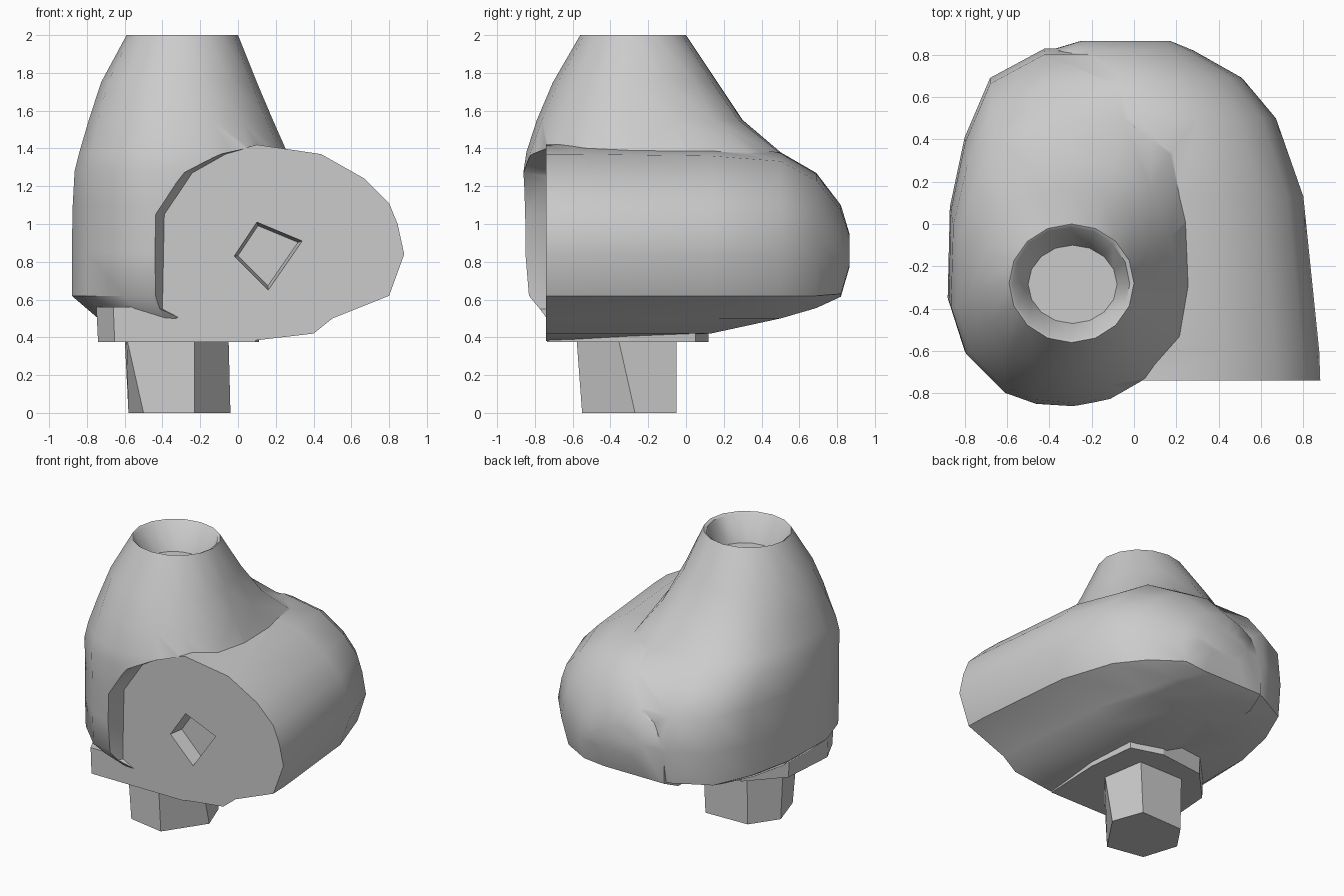
import bpy, bmesh, math
from mathutils import Vector

cube = bpy.data.objects.get("Cube")
if cube:
    bpy.data.objects.remove(cube, do_unlink=True)

grey = bpy.data.materials.new("plain_grey")
grey.use_nodes = True
grey.diffuse_color = (0.6, 0.6, 0.6, 1)
grey.node_tree.nodes["Principled BSDF"].inputs["Base Color"].default_value = (0.6, 0.6, 0.6, 1)


def loft(name, rings):
    """Skin a list of equal-length rings and cap both ends."""
    bm = bmesh.new()
    loops = [[bm.verts.new(p) for p in ring] for ring in rings]
    n = len(loops[0])
    for a, b in zip(loops, loops[1:]):
        for i in range(n):
            j = (i + 1) % n
            bm.faces.new((a[i], a[j], b[j], b[i]))
    bm.faces.new(loops[0][::-1])
    bm.faces.new(loops[-1])
    bmesh.ops.recalc_face_normals(bm, faces=bm.faces)
    mesh = bpy.data.meshes.new(name)
    bm.to_mesh(mesh)
    bm.free()
    mesh.materials.append(grey)
    ob = bpy.data.objects.new(name, mesh)
    bpy.context.collection.objects.link(ob)
    return ob


def select(ob):
    bpy.ops.object.select_all(action='DESELECT')
    ob.select_set(True)
    bpy.context.view_layer.objects.active = ob


def combine(ob, other, operation):
    """Apply a boolean and discard the second solid."""
    mod = ob.modifiers.new("combine", 'BOOLEAN')
    mod.operation = operation
    mod.solver = 'EXACT'
    mod.object = other
    select(ob)
    bpy.ops.object.modifier_apply(modifier=mod.name)
    bpy.data.objects.remove(other, do_unlink=True)


# Plan of the column at its widest, clockwise from the right
plan = [(.38, -.20), (.34, -.50), (.14, -.75), (-.06, -.84), (-.27, -.86), (-.45, -.85),
        (-.60, -.80), (-.80, -.60), (-.88, -.35), (-.87, .08), (-.80, .41), (-.68, .69),
        (-.42, .83), (.04, .83), (.30, .62), (.37, .20)]


def level(z, x0, x1, y0, y1, t):
    """Horizontal ring: a circle (t = 0) blending into the plan (t = 1)."""
    ring = []
    for i, (px, py) in enumerate(plan):
        a = -2 * math.pi * i / len(plan)
        u = (1 - t) * math.cos(a) + t * (px + .25) / .63
        v = (1 - t) * math.sin(a) + t * py / .86
        ring.append(Vector(((x0 + x1) / 2 + u * (x1 - x0) / 2,
                            (y0 + y1) / 2 + v * (y1 - y0) / 2, z)))
    return ring


# Upright column: bottom bevel, bulging body, tapered neck, socket in the top
body = loft("body", [level(*values) for values in (
    (0.50, -.74, .30, -.74, .52, 1),
    (0.62, -.88, .36, -.84, .83, 1),
    (0.85, -.88, .38, -.86, .86, 1),
    (1.10, -.875, .36, -.86, .83, 1),
    (1.28, -.865, .31, -.86, .68, .95),
    (1.38, -.84, .26, -.845, .52, .82),
    (1.55, -.79, .185, -.79, .31, .5),
    (1.75, -.725, .10, -.705, .17, .2),
    (2.00, -.59, .00, -.56, .00, 0),
    (1.99, -.575, -.02, -.55, -.015, 0),
    (1.81, -.50, -.08, -.47, -.10, 0))])

# Outline of the flat front disc, in x and z
disc = [(.10, 1.42), (.44, 1.37), (.67, 1.24), (.80, 1.11), (.845, 1.0), (.88, .84),
        (.80, .62), (.50, .50), (.40, .42), (.06, .38), (-.17, .42), (-.42, .55),
        (-.41, 1.05), (-.26, 1.27), (-.08, 1.37)]


def section(y, x0, x1, floor, crease, top):
    """Disc outline rescaled to new limits, flattened below at the floor."""
    ring = []
    for x, z in disc:
        if z < .62:
            z = min(max(z, floor), crease)
        else:
            z = crease + (z - .62) / .80 * (top - crease)
        ring.append(Vector((x0 + (x + .42) / 1.30 * (x1 - x0), y, z)))
    return ring


# Clear the column away in front of the disc, flaring outward
front_clearance = loft("front_clearance", [
    section(-1.2, -.59, .92, .30, .62, 1.43),
    section(-.74, -.40, .88, .30, .62, 1.42)])
combine(body, front_clearance, 'DIFFERENCE')

# Sideways drum with a rounded back
drum = loft("drum", [
    section(-.74, -.42, .88, .38, .62, 1.42),
    section(-.60, -.42, .875, .385, .62, 1.42),
    section(.13, -.42, .80, .42, .62, 1.41),
    section(.50, -.42, .67, .50, .62, 1.38),
    section(.69, -.42, .51, .555, .62, 1.27),
    section(.82, -.40, .28, .615, .63, 1.10),
    section(.865, -.25, .17, .77, .78, .95)])
combine(body, drum, 'UNION')

# Tapered four-sided pit in the disc
pit_outline = [(.10, 1.01), (.34, .91), (.16, .65), (-.02, .83)]
pit = loft("pit", [
    [Vector((.15 + (x - .15) * s, y, .85 + (z - .85) * s)) for x, z in pit_outline]
    for y, s in ((-.82, 1.0), (-.74, 1.0), (-.64, .88))])
combine(body, pit, 'DIFFERENCE')

# Collar under the column
collar_outline = [(-.66, -.735), (.10, -.735), (.12, -.30), (.08, .05),
                  (-.15, .12), (-.50, .08), (-.72, -.15), (-.75, -.55)]
collar = loft("collar", [
    [Vector((-.3 + (x + .3) * s, y, z)) for x, y in collar_outline]
    for z, s in ((.375, .98), (.56, 1.0))])

# Six-sided peg at the bottom, slightly twisted towards the top
peg_bottom = [(-.50, -.50), (-.23, -.55), (-.04, -.27), (-.12, -.05), (-.45, -.06), (-.58, -.25)]
peg_top = [(-.59, -.42), (-.23, -.58), (-.05, -.36), (-.10, -.05), (-.45, -.05), (-.60, -.25)]
peg = loft("peg", [[Vector((x, y, z)) for x, y in outline]
                   for z, outline in ((0, peg_bottom), (.40, peg_top))])

# Soft body with crisp creases
select(body)
bpy.ops.object.shade_smooth_by_angle(angle=math.radians(40))
